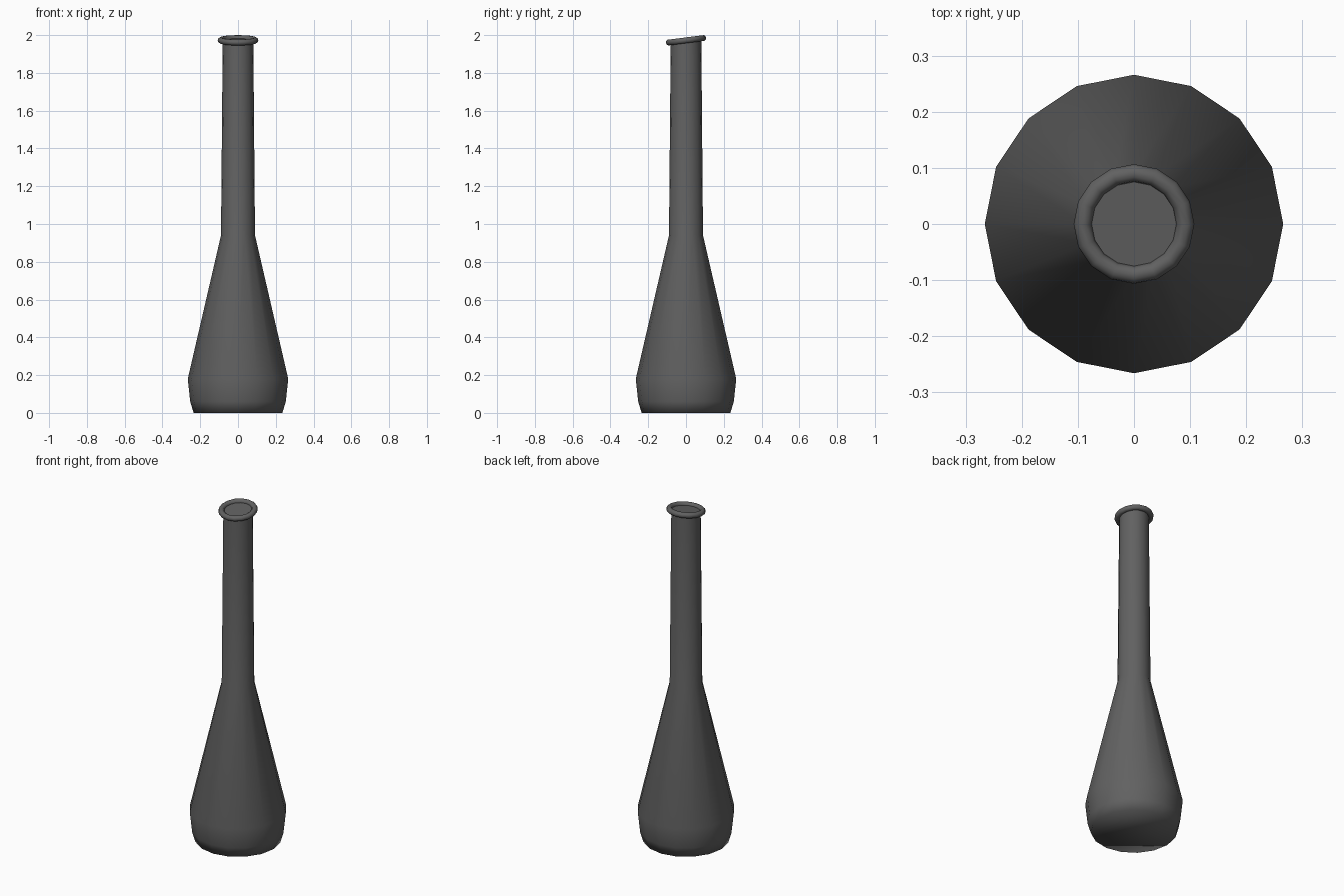
import bpy, bmesh, math

cube = bpy.data.objects.get("Cube")
if cube:
    bpy.data.objects.remove(cube, do_unlink=True)

SIDES = 16
TILT = 0.126          # slope of the mouth, lower at the front
MOUTH_Z = 1.9725

grey = bpy.data.materials.new("dark_grey")
grey.use_nodes = True
colour = (0.12, 0.12, 0.12, 1)
grey.diffuse_color = colour
grey.node_tree.nodes["Principled BSDF"].inputs["Base Color"].default_value = colour


def ring(bm, radius, z, slope=0.0):
    """One horizontal (or sloped) ring of vertices."""
    verts = []
    for i in range(SIDES):
        a = 2 * math.pi * i / SIDES
        y = radius * math.sin(a)
        verts.append(bm.verts.new((radius * math.cos(a), y, z + slope * y)))
    return verts


# Body and neck: lathed profile with a sloped mouth
profile = [(0.235, 0), (0.253, 0.06), (0.266, 0.18), (0.09, 0.94)]
bm = bmesh.new()
rings = [ring(bm, r, z) for r, z in profile]
rings.append(ring(bm, 0.081, MOUTH_Z, math.tan(TILT)))
for low, high in zip(rings, rings[1:]):
    for i in range(SIDES):
        j = (i + 1) % SIDES
        bm.faces.new((low[i], low[j], high[j], high[i]))
bm.faces.new(list(reversed(rings[0])))
mouth = bm.faces.new(rings[-1])
for face in bm.faces:
    face.smooth = face is not mouth
mesh = bpy.data.meshes.new("vase_body")
bm.to_mesh(mesh)
bm.free()
mesh.materials.append(grey)
body = bpy.data.objects.new("vase_body", mesh)
bpy.context.collection.objects.link(body)

# Rolled lip around the mouth
bpy.ops.mesh.primitive_torus_add(
    major_segments=SIDES, minor_segments=10, major_radius=0.0915,
    minor_radius=0.016, location=(0, 0, MOUTH_Z), rotation=(TILT, 0, 0))
lip = bpy.context.object
lip.name = "mouth_lip"
lip.data.materials.append(grey)
bpy.ops.object.shade_smooth()
